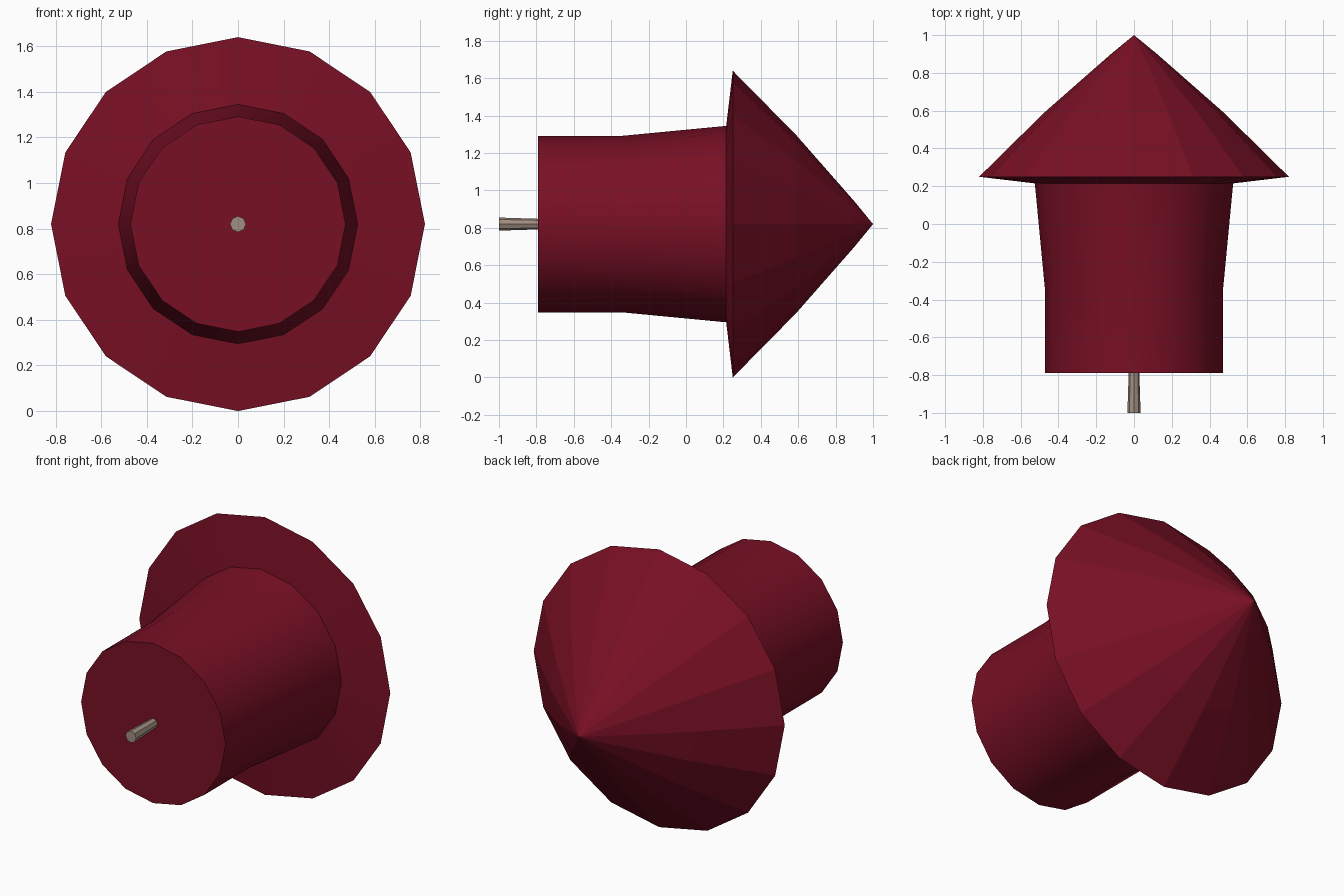
import bpy, bmesh, math

if "Cube" in bpy.data.objects:
    bpy.data.objects.remove(bpy.data.objects["Cube"])

AXIS_Z = 0.82


def material(name, rgb):
    m = bpy.data.materials.new(name)
    m.diffuse_color = (*rgb, 1.0)
    m.use_nodes = True
    m.node_tree.nodes["Principled BSDF"].inputs["Base Color"].default_value = m.diffuse_color
    return m


def lathe(name, profile, sides, mat, smooth_until=None):
    """Closed solid of revolution about the y axis; profile holds (y, radius)."""
    bm = bmesh.new()
    rings = []
    for y, r in profile:
        if r == 0:
            rings.append([bm.verts.new((0, y, AXIS_Z))] * sides)
        else:
            rings.append([bm.verts.new((r * math.cos(math.tau * i / sides), y,
                                        AXIS_Z + r * math.sin(math.tau * i / sides)))
                          for i in range(sides)])
    for a, b in zip(rings, rings[1:]):
        for i in range(sides):
            j = (i + 1) % sides
            corners = list(dict.fromkeys((a[i], a[j], b[j], b[i])))
            bm.faces.new(corners)
    for ring in (rings[0], rings[-1]):
        if len(set(ring)) > 1:
            bm.faces.new(ring)
    bmesh.ops.recalc_face_normals(bm, faces=bm.faces)
    mesh = bpy.data.meshes.new(name)
    bm.to_mesh(mesh)
    bm.free()
    mesh.materials.append(mat)
    ob = bpy.data.objects.new(name, mesh)
    bpy.context.collection.objects.link(ob)
    bpy.ops.object.select_all(action='DESELECT')
    ob.select_set(True)
    bpy.context.view_layer.objects.active = ob
    bpy.ops.object.shade_smooth_by_angle(angle=math.radians(40))
    # faces beyond the limit (the pointed cap) stay faceted
    if smooth_until is not None:
        for p in mesh.polygons:
            if p.center.y > smooth_until:
                p.use_smooth = False
    return ob


red = material("dark_red", (0.19, 0.005, 0.018))
fuse_brown = material("fuse_grey_brown", (0.36, 0.27, 0.22))

# Flared tube with overhanging rim and pointed cap
lathe("rocket_body",
      [(-0.79, 0.472), (-0.34, 0.472), (0.215, 0.525), (0.25, 0.82),
       (0.59, 0.475), (0.90, 0.122), (1.0, 0)],
      16, red, smooth_until=0.25)

# Short fuse, slightly wider at its free end
lathe("fuse", [(-1.0, 0.035), (-0.78, 0.028)], 8, fuse_brown)
